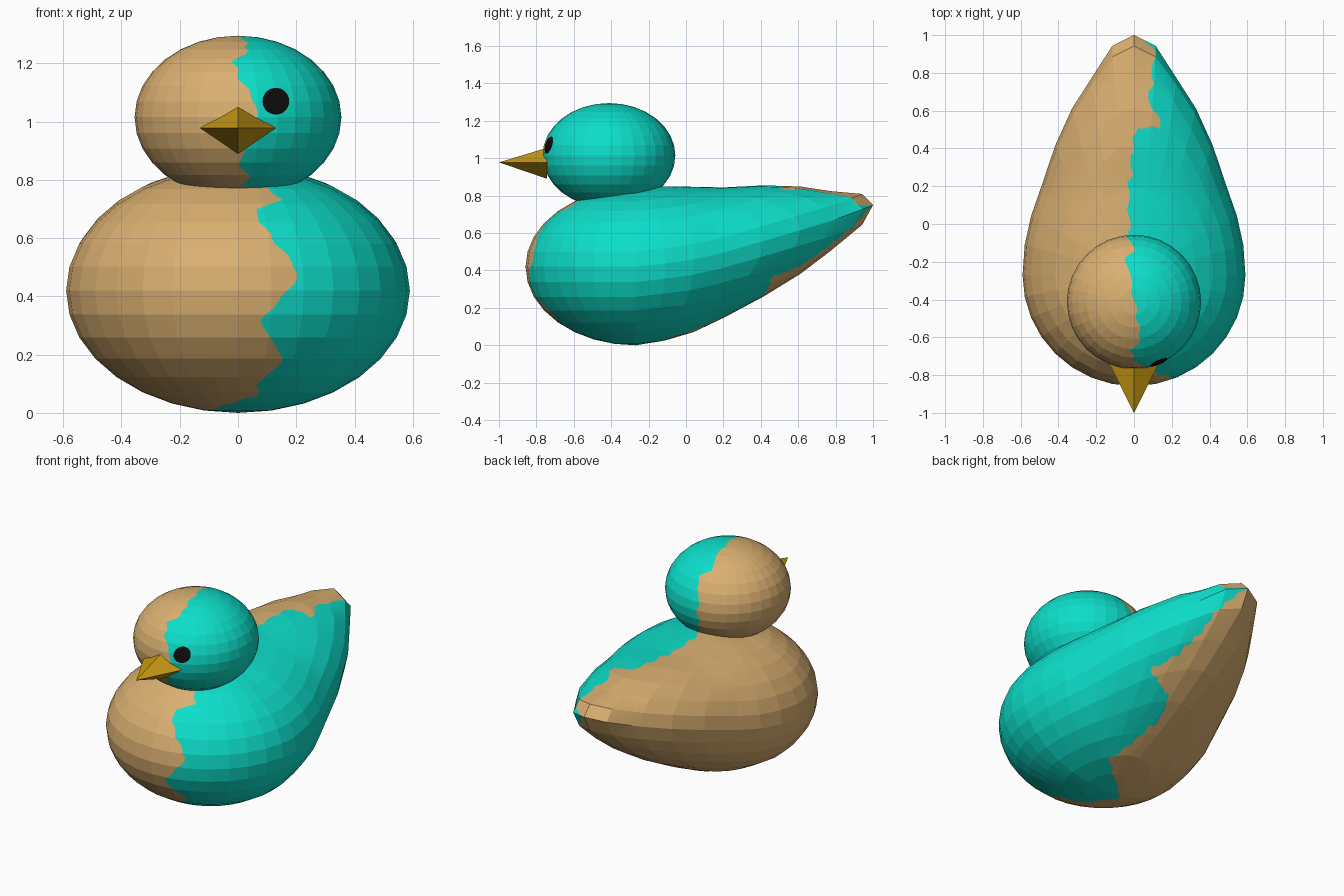
import bpy, bmesh, math

if "Cube" in bpy.data.objects:
    bpy.data.objects.remove(bpy.data.objects["Cube"])


def material(name, rgb):
    m = bpy.data.materials.new(name)
    m.diffuse_color = (*rgb, 1)
    m.use_nodes = True
    m.node_tree.nodes["Principled BSDF"].inputs["Base Color"].default_value = m.diffuse_color
    return m


tan = material("tan", (0.70, 0.43, 0.165))
teal = material("turquoise", (0.004, 0.73, 0.59))
gold = material("dark gold", (0.58, 0.32, 0.006))
black = material("black", (0.004, 0.004, 0.004))


def curve(t, pts):
    """Piecewise linear interpolation."""
    if t <= pts[0][0]:
        return pts[0][1]
    for (a, va), (b, vb) in zip(pts, pts[1:]):
        if t <= b:
            return va + (vb - va) * (t - a) / (b - a)
    return pts[-1][1]


def finish(bm, name, mats):
    me = bpy.data.meshes.new(name)
    bm.to_mesh(me)
    bm.free()
    for m in mats:
        me.materials.append(m)
    ob = bpy.data.objects.new(name, me)
    bpy.context.collection.objects.link(ob)
    return ob


def two_tone(bm, edge_x):
    """Cut the mesh along the wavy line x = edge_x(y, z), right side turquoise."""
    bmesh.ops.subdivide_edges(bm, edges=bm.edges[:], cuts=3, use_grid_fill=True)
    bmesh.ops.triangulate(bm, faces=bm.faces[:])

    def side(p):
        return p.x - edge_x(p.y, p.z) - 0.008 * math.sin(47 * p.y + 61 * p.z)

    cuts = []
    for e in bm.edges[:]:
        a, b = side(e.verts[0].co), side(e.verts[1].co)
        if a * b < 0:
            f = min(max(a / (a - b), 0.02), 0.98)
            cuts.append(bmesh.utils.edge_split(e, e.verts[0], f)[1])
    bmesh.ops.connect_verts(bm, verts=cuts)
    for f in bm.faces:
        f.material_index = int(side(f.calc_center_median()) > 0)


# Body: squashed sphere with the back pulled out and up into a tail
STRETCH = [(0, 0), (.53, .34), (.766, .606), (.924, .82), (.98, .953), (1, 1)]
LIFT = [(-.27, 0), (0, .03), (.2, .075), (.61, .195), (.825, .26), (.95, .31), (1, .33)]
BODY_FRONT = [(.03, .075), (.096, .055), (.18, .15), (.325, .08), (.42, .175),
              (.485, .21), (.61, .11), (.69, .055), (.735, .15), (.77, .1)]
BODY_TOP = [(-.55, .1), (-.05, -.02), (.105, -.03), (.34, -.015), (.465, 0), (.5, .03),
            (.52, .145), (.58, .12), (.69, .06), (.74, .105), (.85, .095), (.91, .115), (.99, .03)]
BODY_UNDER = [(-.6, .07), (-.45, -.05), (-.28, -.14), (-.05, .14), (.1, .1), (.3, .05),
              (.42, .1), (.46, .26), (.52, .23), (.62, .18), (.75, .14), (.88, .12), (.94, .07), (1, 0)]


def body_edge(y, z):
    if y < -.55:
        return curve(z, BODY_FRONT)
    above = z > .42 + curve(y, LIFT)
    return curve(y, BODY_TOP if above else BODY_UNDER)


bm = bmesh.new()
bmesh.ops.create_uvsphere(bm, u_segments=32, v_segments=16, radius=1)
for v in bm.verts:
    x, y, z = v.co
    y = -.27 + (1.27 * curve(y, STRETCH) if y > 0 else .588 * y)
    v.co = (.59 * x, y, .42 + .42 * z + curve(y, LIFT))
two_tone(bm, body_edge)
finish(bm, "body", [tan, teal])

# Head: squashed sphere
HY, HZ, HR, HH = -.412, 1.015, .355, .28
HEAD_FRONT = [(.775, 0), (.81, .045), (.85, 0), (.95, .03), (1.02, .06), (1.06, .065),
              (1.145, .007), (1.205, -.015), (1.25, .04), (1.29, .055)]
HEAD_TOP = [(-.58, .03), (-.45, .01), (-.29, -.02), (-.18, -.05), (-.14, .01), (-.08, -.035)]

bm = bmesh.new()
bmesh.ops.create_uvsphere(bm, u_segments=32, v_segments=16, radius=1)
for v in bm.verts:
    v.co = (HR * v.co.x, HY + HR * v.co.y, HZ + HH * v.co.z)
two_tone(bm, lambda y, z: curve(z, HEAD_FRONT) if y < -.6 else curve(y, HEAD_TOP))
finish(bm, "head", [tan, teal])

# Beak: four-sided pyramid pointing forward
bm = bmesh.new()
base = [bm.verts.new(p) for p in
        ((.13, -.742, .978), (0, -.742, 1.056), (-.13, -.742, .978), (0, -.742, .89))]
tip = bm.verts.new((0, -1, .978))
bm.faces.new(base)
for i in range(4):
    bm.faces.new((base[i], base[(i + 1) % 4], tip))
bmesh.ops.recalc_face_normals(bm, faces=bm.faces[:])
finish(bm, "beak", [gold])

# Eye: thin round plate laid on the right side of the face
bm = bmesh.new()
N = 20


def on_head(r, i):
    x = .13 + r * math.cos(math.tau * i / N)
    z = 1.07 + r * math.sin(math.tau * i / N)
    y = HY - HR * math.sqrt(1 - (x / HR) ** 2 - ((z - HZ) / HH) ** 2) - .003
    return bm.verts.new((x, y, z))


mid = on_head(0, 0)
inner = [on_head(.023, i) for i in range(N)]
outer = [on_head(.046, i) for i in range(N)]
for i in range(N):
    j = (i + 1) % N
    bm.faces.new((mid, inner[i], inner[j]))
    bm.faces.new((inner[i], outer[i], outer[j], inner[j]))
finish(bm, "eye", [black])
